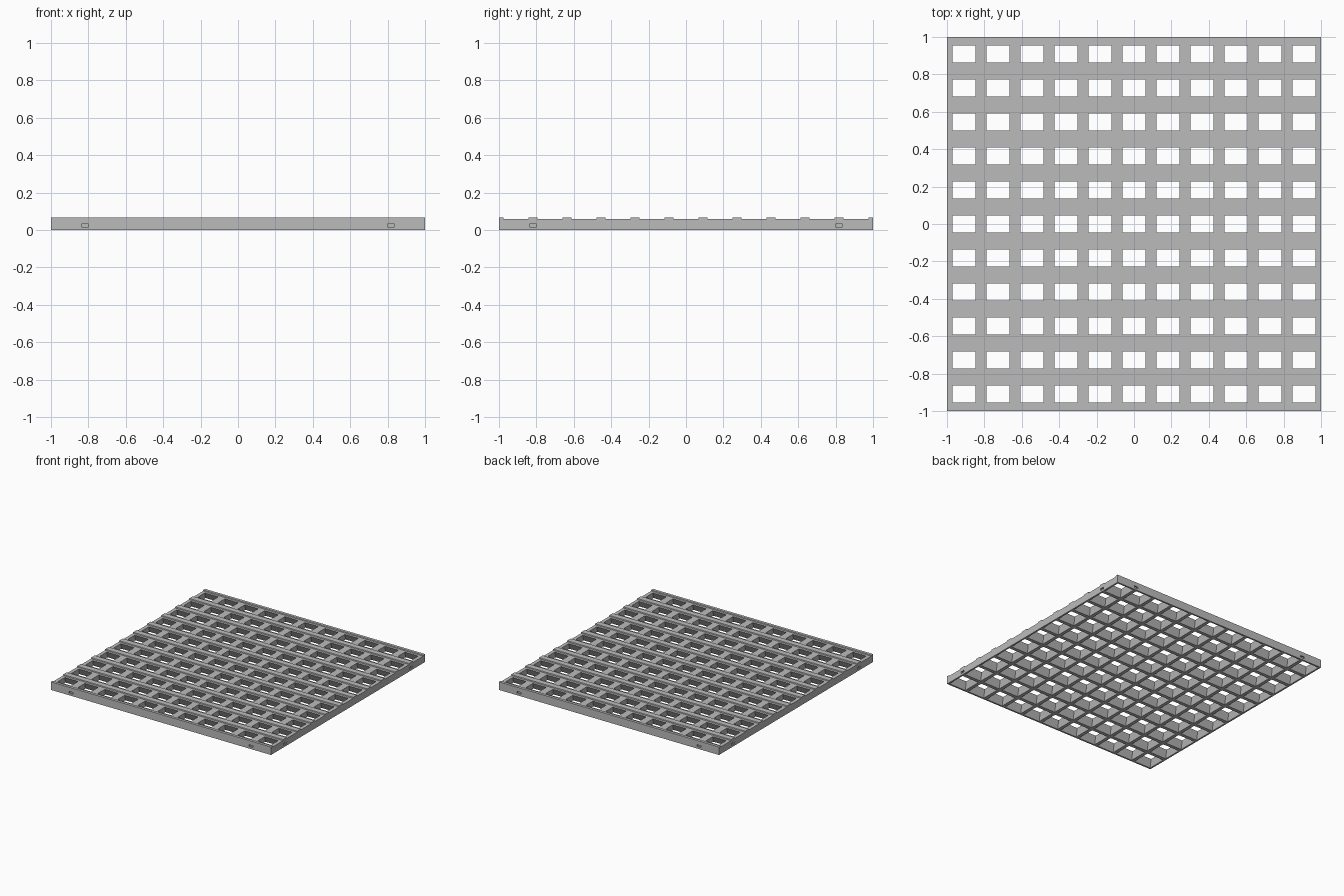
import bpy, bmesh

cube = bpy.data.objects.get("Cube")
if cube:
    bpy.data.objects.remove(cube, do_unlink=True)

N = 11
PITCH = 2 / N
PLATE_TOP, RIDGE_TOP = 0.058, 0.066

# Single grey material
grey = bpy.data.materials.new("plain grey")
grey.use_nodes = True
colour = (0.5, 0.5, 0.5, 1)
grey.diffuse_color = colour
grey.node_tree.nodes["Principled BSDF"].inputs["Base Color"].default_value = colour


def make_object(name, bm):
    bmesh.ops.recalc_face_normals(bm, faces=bm.faces)
    mesh = bpy.data.meshes.new(name)
    bm.to_mesh(mesh)
    bm.free()
    mesh.materials.append(grey)
    obj = bpy.data.objects.new(name, mesh)
    bpy.context.collection.objects.link(obj)
    return obj


def add_box(bm, low, high):
    verts = bmesh.ops.create_cube(bm, size=1)["verts"]
    for v in verts:
        v.co = [l + (c + 0.5) * (h - l) for l, h, c in zip(low, high, v.co)]


def hole_lines(half):
    """Plate borders and the two edges of every hole along one axis."""
    centres = [(i + 0.5) * PITCH - 1 for i in range(N)]
    return [-1] + [c + s * half for c in centres for s in (-1, 1)] + [1]


# Grate plate: openings flare out towards the underside
bm = bmesh.new()


def layer(half_x, half_y, z):
    return [[bm.verts.new((x, y, z)) for y in hole_lines(half_y)]
            for x in hole_lines(half_x)]


top = layer(0.061, 0.046, PLATE_TOP)
bottom = layer(0.077, 0.077, 0)
last = 2 * N + 1
for i in range(last):
    for j in range(last):
        corners = [(i, j), (i + 1, j), (i + 1, j + 1), (i, j + 1)]
        if i % 2 and j % 2:
            for (a, b), (c, d) in zip(corners, corners[1:] + corners[:1]):
                bm.faces.new((top[a][b], top[c][d], bottom[c][d], bottom[a][b]))
        else:
            for grid in (top, bottom):
                bm.faces.new([grid[a][b] for a, b in corners])
for i in range(last):
    for e in (0, last):
        bm.faces.new((top[i][e], top[i + 1][e], bottom[i + 1][e], bottom[i][e]))
        bm.faces.new((top[e][i], top[e][i + 1], bottom[e][i + 1], bottom[e][i]))
bmesh.ops.dissolve_limit(bm, angle_limit=0.001, verts=bm.verts, edges=bm.edges)
plate = make_object("grate_plate", bm)

# Small shallow slots on all four sides
bm = bmesh.new()
for a in (-9 / N, 9 / N):
    for side in (-1, 1):
        low, high = sorted((side * 0.988, side * 1.01))
        add_box(bm, (a - 0.018, low, 0.016), (a + 0.018, high, 0.032))
        add_box(bm, (low, a - 0.018, 0.016), (high, a + 0.018, 0.032))
cutter = make_object("slot_cutter", bm)
cutter.hide_render = True
cutter.hide_set(True)
cut = plate.modifiers.new("side slots", 'BOOLEAN')
cut.object = cutter
cut.operation = 'DIFFERENCE'
cut.solver = 'EXACT'

# Raised anti-slip ridges between the rows, half width on the borders
for k in range(N + 1):
    y = k * PITCH - 1
    bm = bmesh.new()
    add_box(bm, (-1, max(y - 0.025, -1), PLATE_TOP),
            (1, min(y + 0.025, 1), RIDGE_TOP))
    for v in bm.verts:
        # Slightly sloped flanks
        if v.co.z > PLATE_TOP + 0.001 and abs(v.co.y) < 0.999:
            v.co.y += 0.002 if v.co.y < y else -0.002
    make_object("ridge_%d" % (k + 1), bm)
